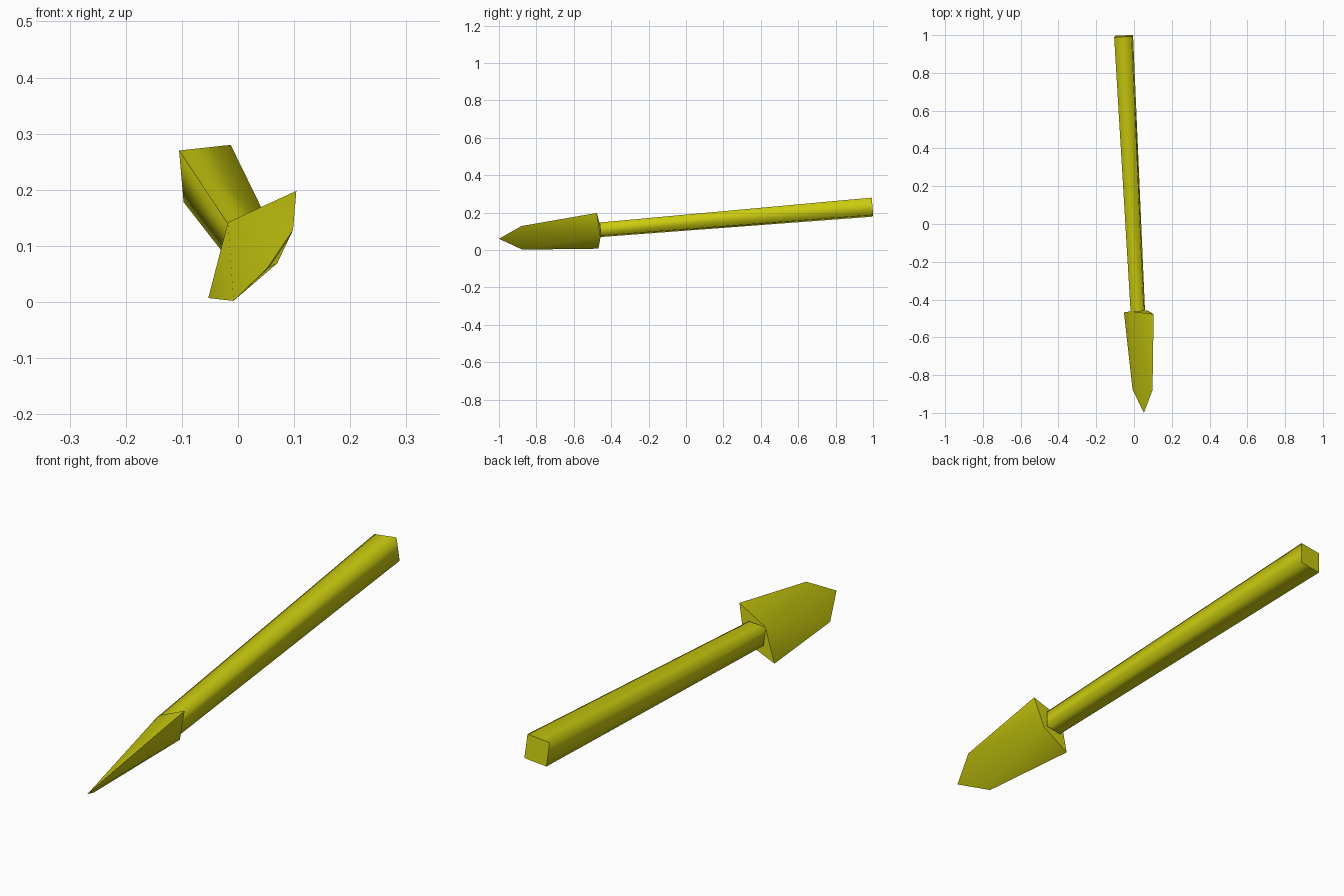
import bpy, bmesh
from mathutils import Vector

if "Cube" in bpy.data.objects:
    bpy.data.objects.remove(bpy.data.objects["Cube"])

yellow = bpy.data.materials.new("yellow")
yellow.diffuse_color = (0.60, 0.60, 0.005, 1)
yellow.use_nodes = True
yellow.node_tree.nodes["Principled BSDF"].inputs["Base Color"].default_value = yellow.diffuse_color


def build(name, points, faces, sharp):
    """Mesh from a few corners; long faces are smooth, listed edges stay crisp."""
    bm = bmesh.new()
    vs = [bm.verts.new(p) for p in points]
    for f in faces:
        bm.faces.new([vs[i] for i in f]).smooth = True
    bmesh.ops.recalc_face_normals(bm, faces=bm.faces[:])
    for e in bm.edges:
        if tuple(sorted(v.index for v in e.verts)) in sharp:
            e.smooth = False
    bm.verts.index_update()
    for e in bm.edges:
        e.smooth = tuple(sorted(v.index for v in e.verts)) not in sharp
    me = bpy.data.meshes.new(name)
    bm.to_mesh(me)
    bm.free()
    me.materials.append(yellow)
    ob = bpy.data.objects.new(name, me)
    bpy.context.collection.objects.link(ob)
    return ob


def ring(n, start=0):
    """Edges of a closed loop of n corners."""
    return {tuple(sorted((start + i, start + (i + 1) % n))) for i in range(n)}


# Shaft: square bar, slightly tapered toward the blade
def square(center, side, down):
    c, s, d = Vector(center), Vector(side), Vector(down)
    return [c - s - d, c + s - d, c + s + d, c - s + d]


rear = square((-0.055, 0.995, 0.229), (0.046, 0.002, 0.005), (0.004, 0.004, -0.046))
front = square((0.020, -0.460, 0.108), (0.035, 0.002, 0.004), (0.003, 0.003, -0.035))
sides = [(i, (i + 1) % 4, (i + 1) % 4 + 4, i + 4) for i in range(4)]
build("shaft", rear + front, sides + [(0, 1, 2, 3), (4, 5, 6, 7)],
      ring(4) | ring(4, 4))

# Blade: rhombic back narrowing to a sharp pointed tip
blade = [
    (-0.053, -0.468, 0.007),   # 0 back lower corner
    (-0.018, -0.462, 0.142),   # 1 back upper ridge
    (0.104, -0.477, 0.198),    # 2 back upper corner
    (0.070, -0.457, 0.069),    # 3 back lower ridge
    (-0.008, -0.875, 0.002),   # 4 lower shoulder
    (0.098, -0.880, 0.128),    # 5 upper shoulder
    (0.052, -1.000, 0.060),    # 6 tip
]
faces = [(0, 1, 2, 3)]
for ridge in (1, 3):
    faces += [(0, ridge, 4), (4, ridge, 6), (6, ridge, 5), (5, ridge, 2)]
rim = {(0, 4), (4, 6), (5, 6), (2, 5)}
build("blade", blade, faces, ring(4) | rim)
